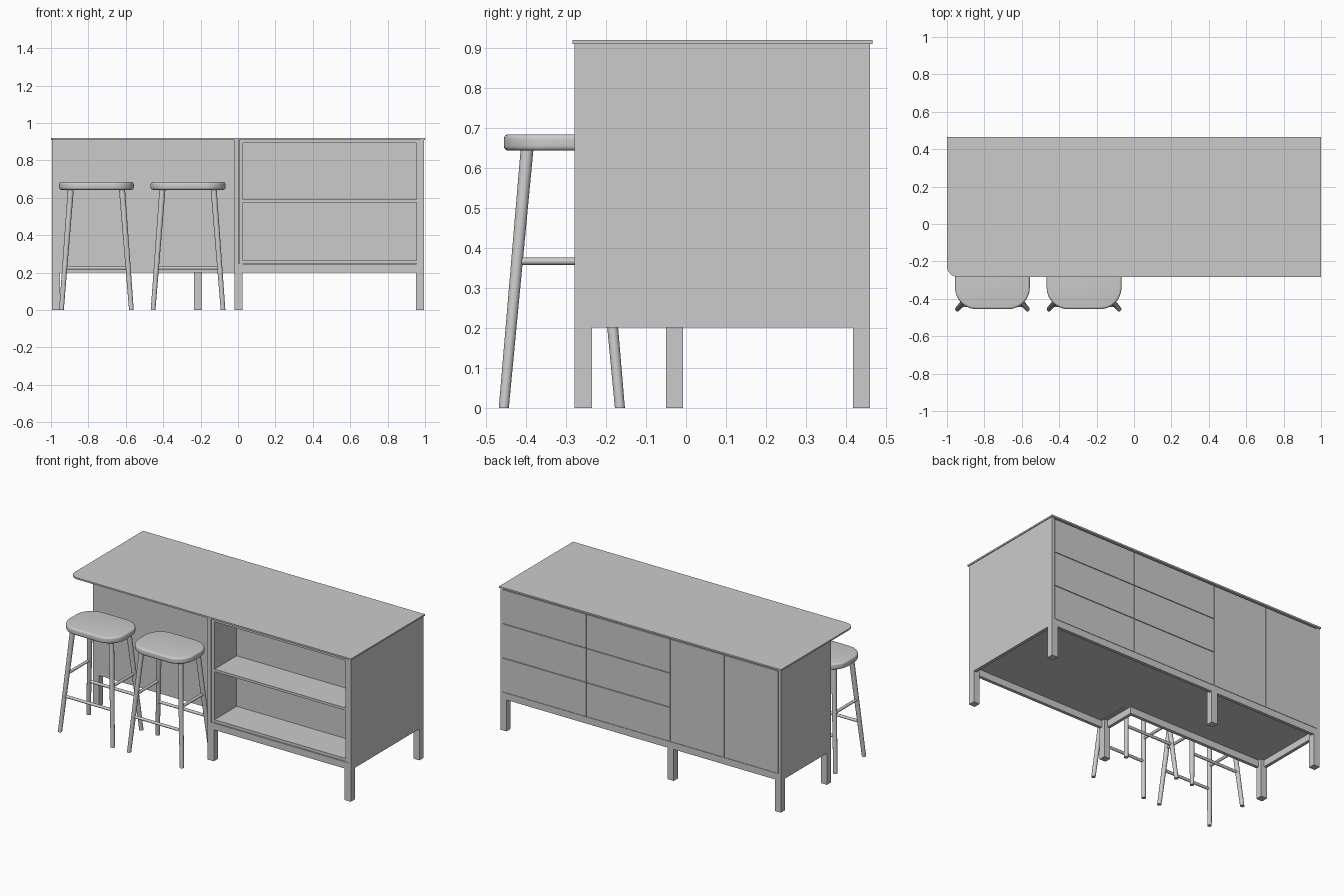
import bpy, bmesh
from mathutils import Vector

if "Cube" in bpy.data.objects:
    bpy.data.objects.remove(bpy.data.objects["Cube"])


def finish(name, bm, smooth=False):
    me = bpy.data.meshes.new(name)
    bmesh.ops.recalc_face_normals(bm, faces=bm.faces)
    bm.to_mesh(me)
    bm.free()
    ob = bpy.data.objects.new(name, me)
    bpy.context.collection.objects.link(ob)
    if smooth:
        bpy.ops.object.select_all(action='DESELECT')
        bpy.context.view_layer.objects.active = ob
        ob.select_set(True)
        bpy.ops.object.shade_smooth_by_angle()
    return ob


def box_bm(x0, x1, y0, y1, z0, z1):
    bm = bmesh.new()
    bmesh.ops.create_cube(bm, size=1)
    for v in bm.verts:
        v.co = (x1 if v.co.x > 0 else x0, y1 if v.co.y > 0 else y0, z1 if v.co.z > 0 else z0)
    return bm


def box(name, *b):
    return finish(name, box_bm(*b))


def upright(e):
    a, b = e.verts
    return abs(a.co.z - b.co.z) > 0.001


def rod(name, p, q, r0, r1, level_ends=False):
    """Round bar from p to q; level_ends shears it so both ends stay horizontal."""
    p, q = Vector(p), Vector(q)
    d = q - p
    bm = bmesh.new()
    bmesh.ops.create_cone(bm, cap_ends=True, segments=20, radius1=r0, radius2=r1, depth=1)
    rot = Vector((0, 0, 1)).rotation_difference(d)
    for v in bm.verts:
        t = v.co.z + 0.5
        ring = Vector((v.co.x, v.co.y, 0))
        v.co = p + d * t + (ring if level_ends else rot @ ring)
    return finish(name, bm, True)


XE, F, M, B = 0.995, -0.278, -0.05, 0.46    # end, front, recessed front, back
Z0, Z1, LEG = 0.245, 0.91, 0.043

# Worktop with one rounded front corner
bm = box_bm(-1, 1, -0.284, 0.466, Z1, 0.92)
corner = [e for e in bm.edges if upright(e) and e.verts[0].co.x < 0 and e.verts[0].co.y < 0]
bmesh.ops.bevel(bm, geom=corner, offset=0.06, segments=10, profile=0.5, affect='EDGES')
finish("worktop", bm, True)

# Cabinet core and end panels
box("cabinet_core", -0.977, 0.977, M, 0.44, Z0, Z1)
box("right_end_panel", 0.977, XE, F, B, Z0, Z1)
box("left_end_panel", -XE, -0.977, M, B, Z0, Z1)
box("middle_panel", -0.02, 0.004, F, M, Z0, Z1)

# Open shelf unit on the front
for name, x0, x1 in (("left", 0.006, 0.026), ("right", 0.955, 0.975)):
    box("shelf_unit_%s_side" % name, x0, x1, F + 0.003, M, Z0, Z1)
for name, z0, z1 in (("bottom", 0.248, 0.266), ("middle", 0.574, 0.59), ("top", 0.894, Z1)):
    box("shelf_" + name, 0.026, 0.955, F + 0.003, M, z0, z1)

# Drawer and door fronts on the back
g = 0.002
cols = [0.977, 0.385, -0.21, -0.594, -0.977]
row = (Z1 - Z0 - 0.006) / 3
for i in range(4):
    x1, x0 = cols[i] - g, cols[i + 1] + g
    if i < 2:
        for j in range(3):
            z = Z0 + j * row
            box("drawer_front", x0, x1, 0.44, B, z + g, z + row - g)
    else:
        box("door_front", x0, x1, 0.44, B, Z0 + g, Z1 - 0.006 - g)

# Base legs
for x, y in ((XE - LEG, F), (-0.02, F), (-XE, M), (-XE, B - LEG),
             (-0.235, B - LEG), (XE - LEG, B - LEG)):
    box("base_leg", x, x + LEG, y, y + LEG, 0, Z0)

# Base rails following the stepped outline
T, ZR = 0.02, 0.202
box("front_rail", -0.02 + LEG, XE - LEG, F, F + T, ZR, Z0)
box("recessed_rail", -XE + LEG, -0.02 + T, M, M + T, ZR, Z0)
box("step_rail", -0.02, -0.02 + T, F + LEG, M, ZR, Z0)
box("back_rail", -XE + LEG, XE - LEG, B - T, B, ZR, Z0)
box("right_rail", XE - T, XE, F + LEG, B - LEG, ZR, Z0)
box("left_rail", -XE, -XE + T, M + LEG, B - LEG, ZR, Z0)


# Stools
def stool(cx, cy=-0.31):
    bm = box_bm(cx - 0.2, cx + 0.2, cy - 0.145, cy + 0.145, 0.643, 0.684)
    bmesh.ops.bevel(bm, geom=[e for e in bm.edges if upright(e)], offset=0.115,
                    segments=12, profile=0.5, affect='EDGES')
    rim = [e for e in bm.edges if not upright(e)]
    bmesh.ops.bevel(bm, geom=rim, offset=0.012, segments=4, profile=0.5, affect='EDGES')
    finish("stool_seat", bm, True)

    def at(sx, sy, z):
        t = z / 0.645
        return (cx + sx * (0.187 - 0.05 * t), cy + sy * (0.145 - 0.058 * t), z)

    for s in (-1, 1):
        for u in (-1, 1):
            rod("stool_leg", at(s, u, 0), at(s, u, 0.65), 0.0125, 0.016, True)
        rod("stool_side_rung", at(s, -1, 0.367), at(s, 1, 0.367), 0.009, 0.009)
        rod("stool_cross_rung", at(-1, s, 0.225), at(1, s, 0.225), 0.009, 0.009)


for cx in (-0.757, -0.267):
    stool(cx)
